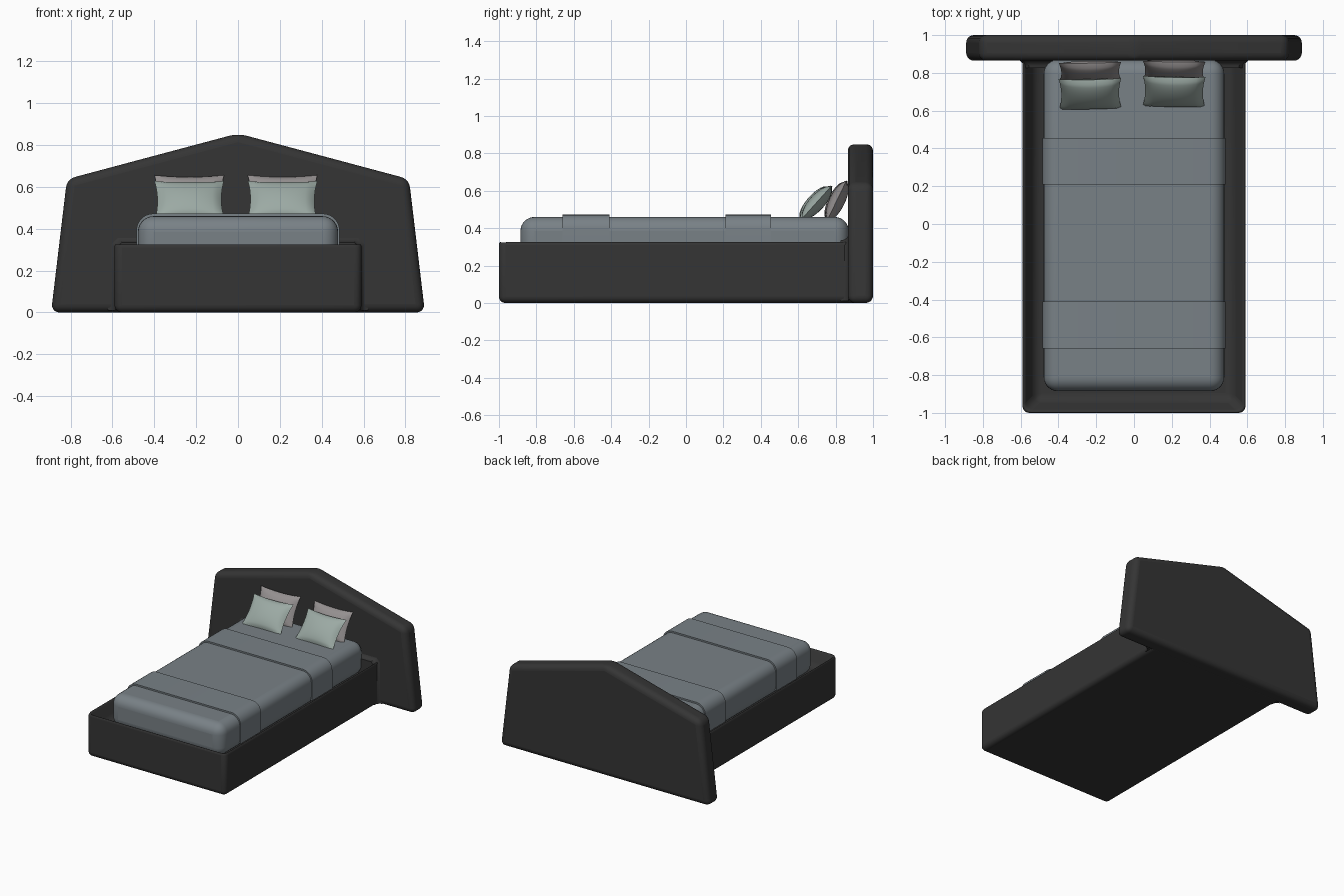
import bpy, bmesh, math
from mathutils import Matrix

if "Cube" in bpy.data.objects:
    bpy.data.objects.remove(bpy.data.objects["Cube"])


def material(name, rgb):
    m = bpy.data.materials.new(name)
    m.diffuse_color = (*rgb, 1)
    m.use_nodes = True
    m.node_tree.nodes["Principled BSDF"].inputs["Base Color"].default_value = m.diffuse_color
    return m


DARK = material("charcoal_fabric", (0.035, 0.035, 0.035))
BLUE = material("blue_grey_bedding", (0.19, 0.22, 0.24))
GREEN = material("sage_cushion", (0.33, 0.40, 0.37))
ROSE = material("warm_grey_cushion", (0.30, 0.28, 0.28))


def finish(name, bm, mat, bevel=0, segments=4, angle=40):
    bmesh.ops.recalc_face_normals(bm, faces=bm.faces)
    me = bpy.data.meshes.new(name)
    bm.to_mesh(me)
    bm.free()
    me.materials.append(mat)
    ob = bpy.data.objects.new(name, me)
    bpy.context.collection.objects.link(ob)
    if bevel:
        mod = ob.modifiers.new("bevel", 'BEVEL')
        mod.width, mod.segments, mod.limit_method = bevel, segments, 'NONE'
    bpy.ops.object.select_all(action='DESELECT')
    ob.select_set(True)
    bpy.context.view_layer.objects.active = ob
    bpy.ops.object.shade_smooth_by_angle(angle=math.radians(angle))
    return ob


def box(x0, x1, y0, y1, z0, z1):
    bm = bmesh.new()
    bmesh.ops.create_cube(bm, size=1)
    for v in bm.verts:
        v.co.x = x1 if v.co.x > 0 else x0
        v.co.y = y1 if v.co.y > 0 else y0
        v.co.z = z1 if v.co.z > 0 else z0
    return bm


def loft(sections):
    """Closed solid through (y, [(x, z), ...]) sections."""
    bm = bmesh.new()
    rings = [[bm.verts.new((x, y, z)) for x, z in pts] for y, pts in sections]
    for a, b in zip(rings, rings[1:]):
        for i in range(len(a)):
            j = (i + 1) % len(a)
            bm.faces.new((a[i], a[j], b[j], b[i]))
    bm.faces.new(rings[0])
    bm.faces.new(rings[-1])
    return bm


# Headboard: peaked slab with rounded edges
outline = [(-0.893, 0), (0.893, 0), (0.817, 0.637), (0, 0.855), (-0.817, 0.637)]
finish("headboard", loft([(0.865, outline), (1.0, outline)]), DARK, 0.04, 5)

# Bed frame: box with a sunken well for the mattress
bm = box(-0.59, 0.59, -1.0, 0.93, 0, 0.345)
top = max(bm.faces, key=lambda f: f.calc_center_median().z)
bmesh.ops.inset_region(bm, faces=[top], thickness=0.1)
top = max((f for f in bm.faces if abs(f.normal.z) > 0.9),
          key=lambda f: (f.calc_center_median().z, -abs(f.calc_center_median().x)
                         - abs(f.calc_center_median().y - -0.035)))
for v in top.verts:
    v.co.z = 0.22
finish("bed_frame", bm, DARK, 0.035, 5)

# Flared join between the frame and the headboard
flare = []
for i in range(6):
    t = math.radians(90 * i / 5)
    d = 0.035 * (1 - math.cos(t))
    w, h, c = 0.585 + d, 0.335 + d, 0.03
    flare.append((0.825 + 0.045 * math.sin(t),
                  [(-w, 0.01), (w, 0.01), (w, h - c), (w - c, h), (c - w, h), (-w, h - c)]))
finish("frame_join", loft(flare), DARK)

# Mattress with soft edges
finish("mattress", box(-0.478, 0.478, -0.885, 0.87, 0.21, 0.46), BLUE, 0.075, 7)

# Two blanket bands wrapped over the mattress
w, h, r = 0.485, 0.472, 0.08
arc = [(w - r + r * math.cos(math.radians(a)), h - r + r * math.sin(math.radians(a)))
       for a in range(0, 91, 10)]
band = [(w, 0.25)] + arc + [(-x, z) for x, z in reversed(arc)] + [(-w, 0.25)]
for name, y0, y1 in (("foot_blanket", -0.66, -0.41), ("head_blanket", 0.21, 0.455)):
    finish(name, loft([(y0, band), (y1, band)]), BLUE)


# Cushions: pinched square outline, puffed on both sides
def cushion(name, x, y, z, lean, yaw, mat, n=14):
    bm = bmesh.new()
    for side in (1, -1):
        grid = []
        for i in range(n + 1):
            row = []
            for j in range(n + 1):
                u, v = 2 * i / n - 1, 2 * j / n - 1
                puff = 0.042 * max(0, (1 - u * u) * (1 - v * v)) ** 0.5
                row.append(bm.verts.new((0.166 * u * (1 - 0.08 * (1 - v * v)),
                                         0.122 * v * (1 - 0.08 * (1 - u * u)),
                                         side * puff)))
            grid.append(row)
        for i in range(n):
            for j in range(n):
                bm.faces.new((grid[i][j], grid[i + 1][j], grid[i + 1][j + 1], grid[i][j + 1]))
    bmesh.ops.remove_doubles(bm, verts=bm.verts, dist=0.0005)
    bm.transform(Matrix.Translation((x, y, z))
                 @ Matrix.Rotation(math.radians(yaw), 4, 'Z')
                 @ Matrix.Rotation(math.radians(lean), 4, 'X'))
    finish(name, bm, mat, angle=60)


for side, x, dy, yaw in (("left", -0.232, 0, 1), ("right", 0.212, 0.012, -1)):
    cushion(side + "_front_cushion", x, 0.688 + dy, 0.537, 48, yaw, GREEN)
    cushion(side + "_rear_cushion", x, 0.802 + dy / 2, 0.546, 64, yaw, ROSE)
